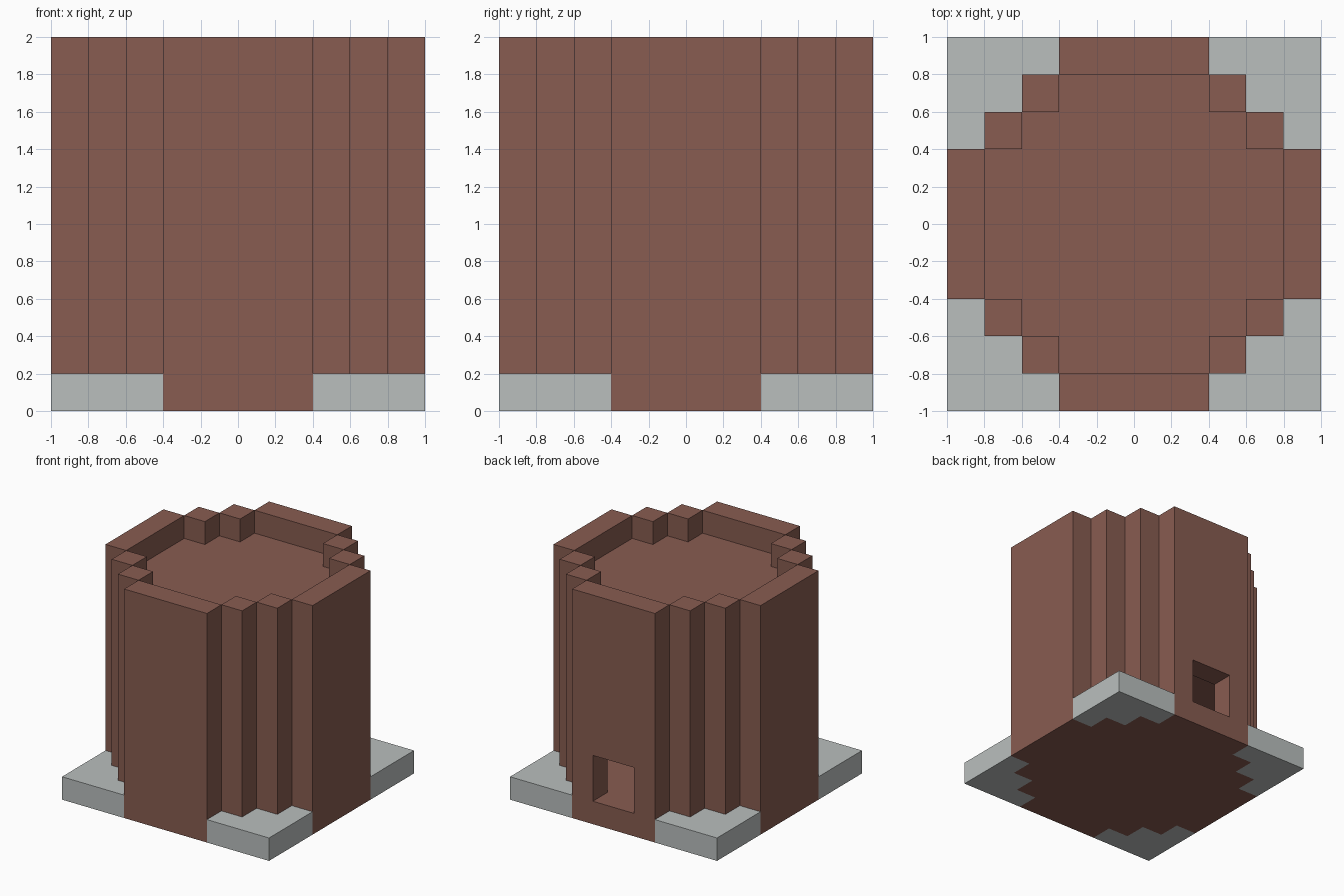
import bpy
import bmesh

if "Cube" in bpy.data.objects:
    bpy.data.objects.remove(bpy.data.objects["Cube"], do_unlink=True)

STEP = 0.2          # size of one block
HEIGHT = 2.0        # top of the walls
ROOF = 1.8          # sunken roof deck
CEILING = 0.8       # ceiling of the lower room


def make_material(name, rgb):
    mat = bpy.data.materials.new(name)
    mat.use_nodes = True
    colour = (*rgb, 1.0)
    mat.diffuse_color = colour
    bsdf = mat.node_tree.nodes["Principled BSDF"]
    bsdf.inputs["Base Color"].default_value = colour
    bsdf.inputs["Roughness"].default_value = 0.9
    return mat


brown = make_material("brown_brick", (0.246, 0.107, 0.082))
grey = make_material("pale_grey_stone", (0.491, 0.521, 0.515))


def turn(points, quarters):
    """Rotate plan points by quarter turns about the centre."""
    for _ in range(quarters):
        points = [(-y, x) for x, y in points]
    return points


def rectangle(x0, x1, y0, y1):
    return [(x0, y0), (x1, y0), (x1, y1), (x0, y1)]


def prism(name, outline, z0, z1, mat):
    """Extrude a plan outline from z0 to z1."""
    bm = bmesh.new()
    face = bm.faces.new([bm.verts.new((x, y, z0)) for x, y in outline])
    top = bmesh.ops.extrude_face_region(bm, geom=[face])["geom"]
    verts = [v for v in top if isinstance(v, bmesh.types.BMVert)]
    bmesh.ops.translate(bm, verts=verts, vec=(0, 0, z1 - z0))
    bmesh.ops.recalc_face_normals(bm, faces=bm.faces[:])
    mesh = bpy.data.meshes.new(name)
    bm.to_mesh(mesh)
    bm.free()
    mesh.materials.append(mat)
    obj = bpy.data.objects.new(name, mesh)
    bpy.context.collection.objects.link(obj)
    return obj


# Stepped round plan inside the walls
quarter = [(0.8, 0.4), (0.6, 0.4), (0.6, 0.6), (0.4, 0.6), (0.4, 0.8)]
inner_plan = [p for q in range(4) for p in turn(quarter, q)]

# Room floor, and the solid upper core carrying the sunken roof
prism("room_floor", inner_plan, 0, STEP, brown)
prism("roof_core", inner_plan, CEILING, ROOF, brown)

# Four broad walls, stepped corner columns and corner base pads
panel = rectangle(0.8, 1.0, -0.4, 0.4)
columns = [rectangle(0.6, 0.8, 0.4, 0.6), rectangle(0.4, 0.6, 0.6, 0.8)]
pad = [(1, 0.4), (1, 1), (0.4, 1), (0.4, 0.8),
       (0.6, 0.8), (0.6, 0.6), (0.8, 0.6), (0.8, 0.4)]
sides = ["right", "back", "left", "front"]
corners = ["back_right", "back_left", "front_left", "front_right"]
# The model's own left is +x
sides[0], sides[2] = sides[2], sides[0]
corners = ["back_left", "back_right", "front_right", "front_left"]

walls = {}
for q in range(4):
    walls[sides[q]] = prism(f"{sides[q]}_wall", turn(panel, q), 0, HEIGHT, brown)
    for n, column in enumerate(columns, 1):
        prism(f"{corners[q]}_column_{n}", turn(column, q), 0, HEIGHT, brown)
    prism(f"{corners[q]}_base_pad", turn(pad, q), 0, STEP, grey)

# Square opening through the back wall
cutter = prism("opening_cutter", rectangle(-0.2, 0.2, 0.7, 1.1), 0.2, 0.6, brown)
cutter.hide_render = True
back = walls["back"]
cut = back.modifiers.new("opening", "BOOLEAN")
cut.operation = "DIFFERENCE"
cut.solver = "EXACT"
cut.object = cutter
bpy.context.view_layer.objects.active = back
bpy.ops.object.modifier_apply(modifier=cut.name)
bpy.data.objects.remove(cutter, do_unlink=True)
